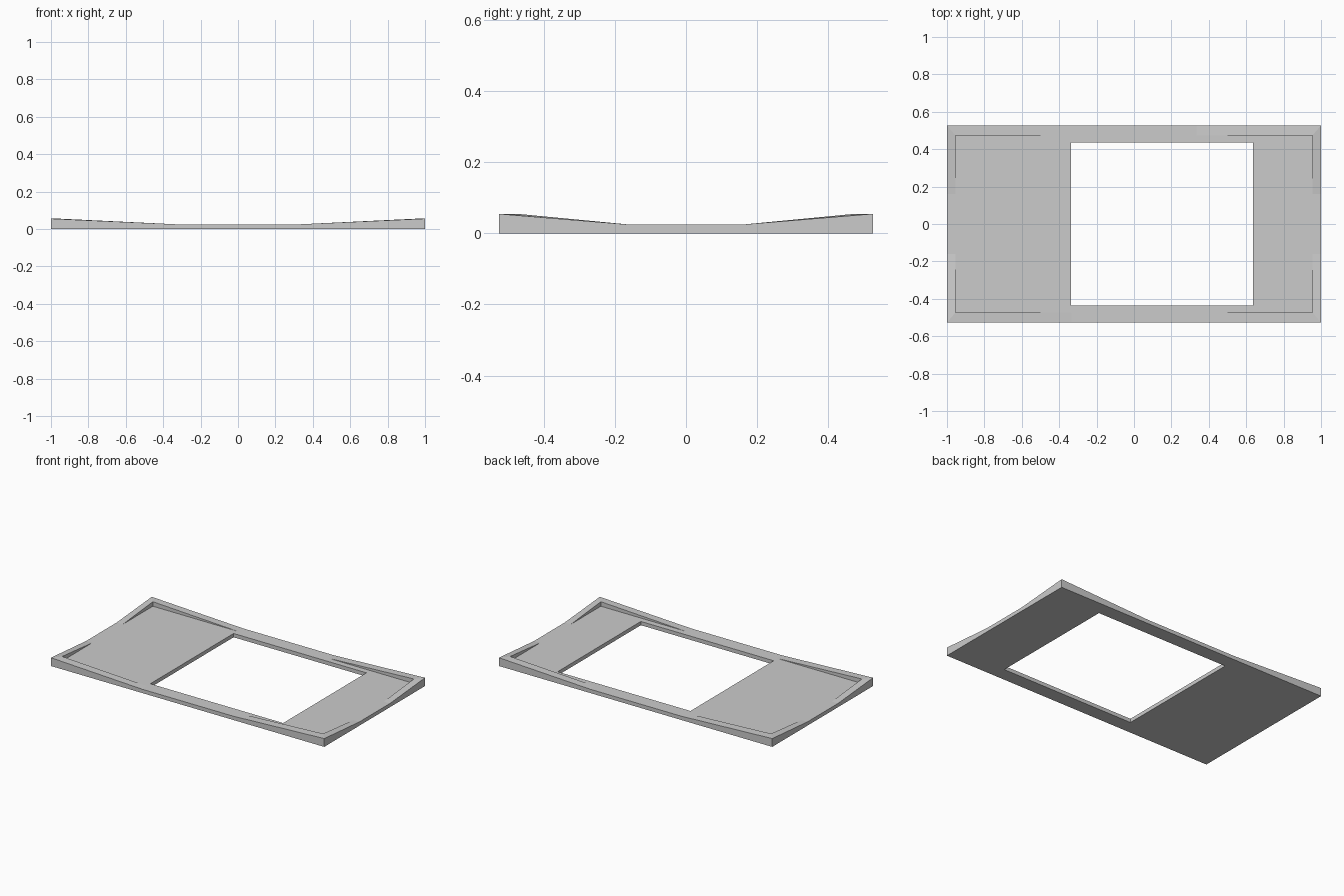
import bpy, bmesh

if "Cube" in bpy.data.objects:
    bpy.data.objects.remove(bpy.data.objects["Cube"])

LOW, HIGH = 0.025, 0.055   # plate thickness, raised corner height


def loop(x0, x1, y0, y1, bx, by, z_mid, z_corner):
    """Twelve-point rectangle: four corners plus two break points per side."""
    return [
        (x0, y0, z_corner), (bx[0], y0, z_mid), (bx[1], y0, z_mid),
        (x1, y0, z_corner), (x1, by[0], z_mid), (x1, by[1], z_mid),
        (x1, y1, z_corner), (bx[1], y1, z_mid), (bx[0], y1, z_mid),
        (x0, y1, z_corner), (x0, by[1], z_mid), (x0, by[0], z_mid)]


outer = (-1, 1, -0.527, 0.527, (-0.333, 0.333), (-0.16, 0.16))
inner = (-0.955, 0.955, -0.474, 0.474, (-0.333, 0.333), (-0.16, 0.16))
window = (-0.337, 0.635, -0.435, 0.435, (-0.2, 0.333), (-0.16, 0.16))

# Cross-section rings: outer wall, rim top, inner wall, floor, window wall, underside
rings = [
    loop(*outer, 0, 0),
    loop(*outer, LOW, HIGH),
    loop(*inner, LOW, HIGH),
    loop(*inner, LOW, LOW),
    loop(*window, LOW, LOW),
    loop(*window, 0, 0)]

bm = bmesh.new()
rows = [[bm.verts.new(p) for p in ring] for ring in rings]
for k, a in enumerate(rows):
    b = rows[(k + 1) % len(rows)]
    for i in range(12):
        j = (i + 1) % 12
        bm.faces.new((a[i], a[j], b[j], b[i]))

# Inner wall fades into the floor along the middle of each side
bmesh.ops.remove_doubles(bm, verts=bm.verts, dist=1e-5)
bmesh.ops.recalc_face_normals(bm, faces=bm.faces)

mesh = bpy.data.meshes.new("bezel_frame")
bm.to_mesh(mesh)
bm.free()
bpy.context.collection.objects.link(bpy.data.objects.new("bezel_frame", mesh))
